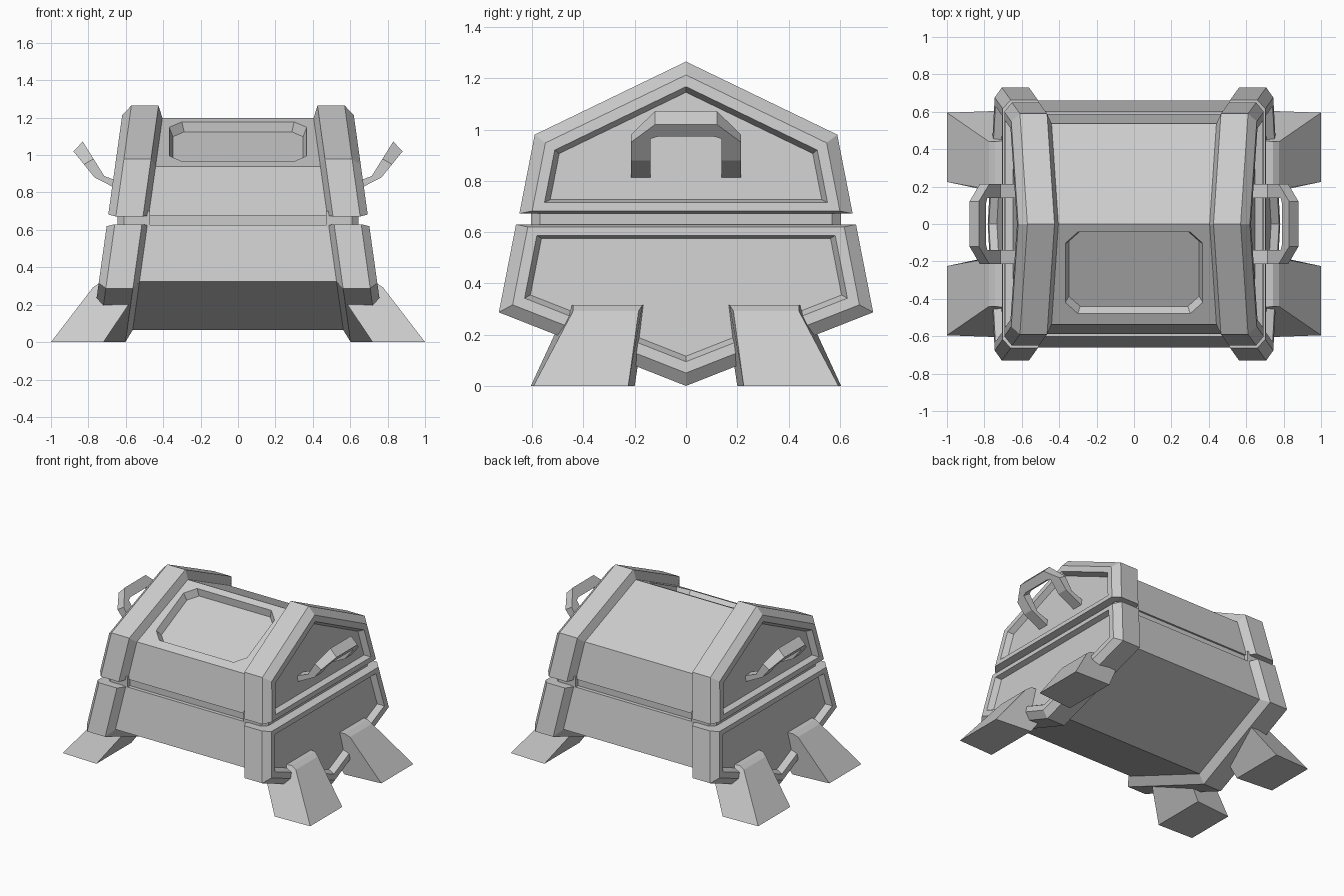
import bpy, bmesh
from mathutils import Vector, Matrix

if "Cube" in bpy.data.objects:
    bpy.data.objects.remove(bpy.data.objects["Cube"])

TOP, SLANT = 1.265, 0.14      # chest ends lean inwards towards the top


def make(name, rings, closed=False):
    """Loft rings of points into a flat-shaded mesh."""
    bm = bmesh.new()
    vs = [[bm.verts.new(p) for p in r] for r in rings]
    n = len(rings[0])
    for a, b in zip(vs, vs[1:]):
        for i in range(n):
            j = (i + 1) % n
            bm.faces.new((a[i], a[j], b[j], b[i]))
    bm.faces.new(vs[0][::-1])
    bm.faces.new(vs[-1])
    bmesh.ops.recalc_face_normals(bm, faces=bm.faces)
    me = bpy.data.meshes.new(name)
    bm.to_mesh(me)
    bm.free()
    ob = bpy.data.objects.new(name, me)
    bpy.context.collection.objects.link(ob)
    return ob


def inset(poly, d, flat_d):
    """Inset a convex counter-clockwise profile; level edges use flat_d."""
    n, lines, out = len(poly), [], []
    for i in range(n):
        a, b = Vector(poly[i]), Vector(poly[(i + 1) % n])
        t = (b - a).normalized()
        nrm = Vector((-t.y, t.x))
        lines.append((nrm, nrm.dot(a) + (flat_d if abs(t.y) < 1e-4 else d)))
    for i in range(n):
        (n1, c1), (n2, c2) = lines[i - 1], lines[i]
        det = n1.x * n2.y - n1.y * n2.x
        out.append(((c1 * n2.y - c2 * n1.y) / det, (n1.x * c2 - n2.x * c1) / det))
    return out


def ring(poly, side, x, d=0.0, flat_d=0.0):
    return [(side * (x + SLANT * (TOP - z)), y, z) for y, z in inset(poly, d, flat_d)]


# end profiles (y, z)
lid = [(-.65, .672), (.65, .672), (.59, .98), (0, TOP), (-.59, .98)]
base = [(0, 0), (.73, .287), (.663, .63), (-.663, .63), (-.73, .287)]

# frame section: (x at the top, inset, inset of the level edge)
section = [(.385, .08, .006), (.425, 0, 0), (.57, 0, 0), (.612, .047, .01),
           (.612, .088, .043), (.572, .108, .055)]

bodies = {}
for part, prof in (("lid", lid), ("base", base)):
    bodies[part] = make(part + "_body", [ring(prof, s, .42, .06, .004) for s in (-1, 1)])
    for s, side in ((1, "right"), (-1, "left")):
        make(f"{part}_frame_{side}", [ring(prof, s, *q) for q in section])

# seam core between lid and base
half = [(.47, -.575), (.47, -.605), (.61, -.605), (.645, -.57)]
quarter = half + [(x, -y) for x, y in half[::-1]]
plan = quarter + [(-x, -y) for x, y in quarter]
make("seam_core", [[(x, y, z) for x, y in plan] for z in (.60, .70)])

# recessed panel in the front roof slope
slope = Vector((0, -.59, .98 - TOP)).normalized()
normal = Vector((0, slope.z, -slope.y))
centre = Vector((0, 0, TOP - .0667)) + slope * .29


def octagon(h, w, c, lift):
    pts = [(h, w - c), (h - c, w), (c - h, w), (-h, w - c),
           (-h, c - w), (c - h, -w), (h - c, -w), (h, c - w)]
    return [centre + Vector((u, 0, 0)) + slope * v + normal * lift for u, v in pts]


cutter = make("panel_cutter", [octagon(.387, .262, .075, .05), octagon(.348, .223, .06, -.05)])
cutter.hide_render = True
lid_body = bodies["lid"]
mod = lid_body.modifiers.new("panel", "BOOLEAN")
mod.operation, mod.solver, mod.object = "DIFFERENCE", "EXACT", cutter
bpy.context.view_layer.objects.active = lid_body
bpy.ops.object.modifier_apply(modifier=mod.name)
bpy.data.objects.remove(cutter)

# handles: U outline on a bent strip
lower = [Vector(p) for p in ((.60, .795), (.767, .88), (.88, 1.02))]
upper = [Vector(p) for p in ((.60, .845), (.715, .888), (.83, 1.072))]


def along(line, t):
    i = min(int(t), 1)
    return line[i].lerp(line[i + 1], t - i)


u_half = [(.215, 0, .138, 0), (.215, 1, .138, 1), (.215, 1.5, .138, 1.6), (.12, 2, .11, 1.66)]
u_path = u_half + [(-a, b, -c, d) for a, b, c, d in u_half[::-1]]
for s, side in ((1, "right"), (-1, "left")):
    rings = []
    for yo, to, yi, ti in u_path:
        corners = ((yo, along(lower, to)), (yo, along(upper, to)),
                   (yi, along(upper, ti)), (yi, along(lower, ti)))
        rings.append([(s * p.x, y, p.y) for y, p in corners])
    make("handle_" + side, rings)

# splayed feet: (x, z, inner y, outer y) around the side outline
foot = [(1.0, 0, .225, .595), (.775, .293, .185, .44), (.742, .315, .17, .44),
        (.60, .315, .157, .46), (.585, .20, .17, .51), (.72, 0, .20, .605)]
for sx, side in ((1, "right"), (-1, "left")):
    for sy, end in ((1, "back"), (-1, "front")):
        make(f"foot_{end}_{side}",
             [[(sx * p[0], sy * p[k], p[1]) for p in foot] for k in (2, 3)])
